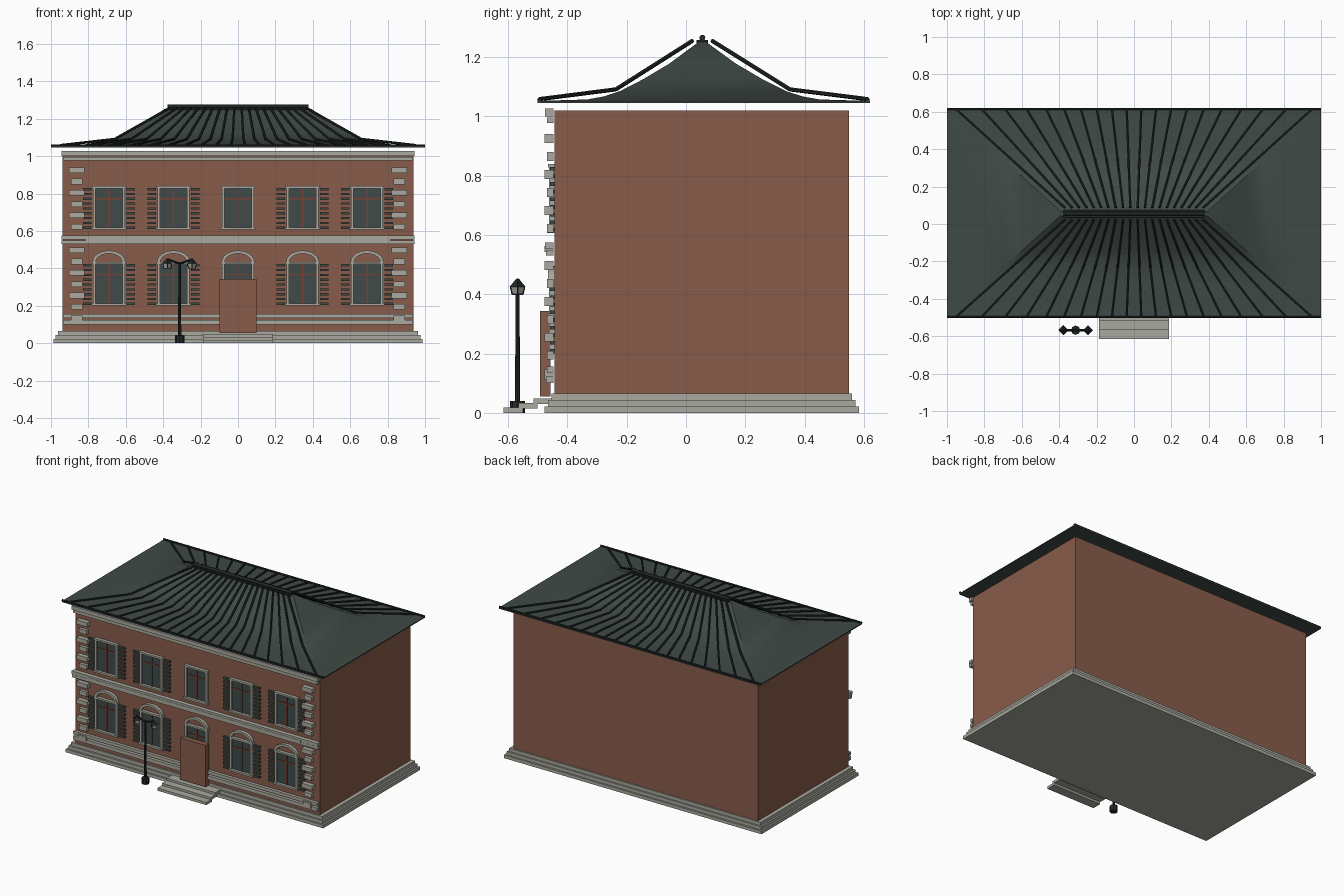
import bpy, bmesh, math
from mathutils import Vector, Matrix

cube = bpy.data.objects.get("Cube")
if cube:
    bpy.data.objects.remove(cube)


def material(name, r, g, b):
    m = bpy.data.materials.new(name)
    m.use_nodes = True
    m.diffuse_color = (r, g, b, 1)
    m.node_tree.nodes["Principled BSDF"].inputs["Base Color"].default_value = (r, g, b, 1)
    return m


BRICK = material("brick", 0.25, 0.107, 0.07)
STONE = material("pale stone", 0.40, 0.40, 0.35)
ROOF = material("slate green", 0.05, 0.068, 0.06)
DARK = material("dark metal", 0.015, 0.021, 0.02)
GLASS = material("window glass", 0.05, 0.07, 0.068)
RED = material("red timber", 0.22, 0.05, 0.03)


def finish(name, bm, mat, smooth=False):
    bmesh.ops.recalc_face_normals(bm, faces=bm.faces)
    mesh = bpy.data.meshes.new(name)
    bm.to_mesh(mesh)
    bm.free()
    mesh.materials.append(mat)
    ob = bpy.data.objects.new(name, mesh)
    bpy.context.collection.objects.link(ob)
    if smooth:
        bpy.ops.object.select_all(action="DESELECT")
        ob.select_set(True)
        bpy.context.view_layer.objects.active = ob
        bpy.ops.object.shade_smooth_by_angle(angle=math.radians(35))
    return ob


def box(bm, x0, x1, y0, y1, z0, z1):
    centre = Matrix.Translation(((x0 + x1) / 2, (y0 + y1) / 2, (z0 + z1) / 2))
    bmesh.ops.create_cube(bm, size=1, matrix=centre @ Matrix.Diagonal((x1 - x0, y1 - y0, z1 - z0, 1)))


def tube(bm, p, q, r, r2=None, sides=8):
    p, q = Vector(p), Vector(q)
    turn = (q - p).to_track_quat("Z", "Y").to_matrix().to_4x4()
    bmesh.ops.create_cone(bm, cap_ends=True, segments=sides, radius1=r, radius2=r if r2 is None else r2,
                          depth=(q - p).length, matrix=Matrix.Translation((p + q) / 2) @ turn)


# Walls and stepped plinth
WALL = -0.443
bm = bmesh.new()
box(bm, -0.937, 0.937, WALL, 0.55, 0.06, 1.02)
finish("walls", bm, BRICK)

bm = bmesh.new()
for i in range(3):
    inset = 0.012 * i
    box(bm, -0.987 + inset, 0.987 - inset, -0.477 + inset, 0.584 - inset, 0.022 * i, 0.022 * (i + 1))
finish("plinth", bm, STONE)

# Front steps and door
bm = bmesh.new()
for i in range(3):
    y = -0.615 + 0.05 * i
    box(bm, -0.187, 0.187, y, y + 0.065, 0.015 * i, 0.015 * i + 0.018)
finish("front_steps", bm, STONE)
bm = bmesh.new()
box(bm, -0.098, 0.098, -0.493, -0.457, 0.055, 0.343)
finish("front_door", bm, BRICK)

# Horizontal stone bands: half width, front y, bottom, top
bm = bmesh.new()
for w, y, z0, z1 in ((0.943, -0.476, 1.0, 1.026), (0.935, -0.468, 0.977, 0.996),
                     (0.943, -0.476, 0.553, 0.575), (0.943, -0.472, 0.53, 0.55),
                     (0.815, -0.478, 0.543, 0.562),
                     (0.935, -0.468, 0.135, 0.157), (0.935, -0.472, 0.1, 0.125)):
    box(bm, -w, w, y, WALL - 0.004, z0, z1)
finish("stone_bands", bm, STONE)

# Corner quoins, alternately long and short
bm = bmesh.new()
for side in (-1, 1):
    for top in (0.925, 0.497):
        for i in range(6):
            half, y = ((0.041, -0.478), (0.03, -0.468))[i % 2]
            z = top - 0.0605 * i
            box(bm, side * 0.862 - half, side * 0.862 + half, y, WALL - 0.004, z - 0.015, z + 0.015)
    box(bm, side * 0.862 - 0.03, side * 0.862 + 0.03, -0.478, WALL - 0.004, 0.112, 0.147)
finish("corner_quoins", bm, STONE)


def arch(bm, x, z):
    # half ring of stone over a window
    def point(a, rx, rz):
        return bm.verts.new((x + rx * math.cos(a), -0.465, z + rz * math.sin(a)))
    angles = [math.pi * i / 12 for i in range(13)]
    outer = [point(a, 0.088, 0.06) for a in angles]
    inner = [point(a, 0.070, 0.044) for a in angles]
    faces = [bm.faces.new((outer[i], outer[i + 1], inner[i + 1], inner[i])) for i in range(12)]
    ext = bmesh.ops.extrude_face_region(bm, geom=faces)["geom"]
    bmesh.ops.translate(bm, vec=(0, 0.022, 0), verts=[v for v in ext if isinstance(v, bmesh.types.BMVert)])


# Windows on two floors
frames, panes, bars, slats, arches = (bmesh.new() for _ in range(5))
for col in range(-2, 3):
    x = 0.345 * col
    for z0, z1, arched in ((0.607, 0.84, False), (0.2, 0.435, True)):
        w = 0.086
        for s in (-1, 1):
            box(frames, *sorted((x + s * w, x + s * (w - 0.014))), -0.462, WALL, z0, z1)
        box(frames, x - w - 0.007, x + w + 0.007, -0.468, WALL, z0, z0 + 0.012)
        box(frames, x - w - 0.004, x + w + 0.004, -0.465, WALL, z1 - 0.012, z1)
        box(panes, x - w + 0.01, x + w - 0.01, -0.449, WALL, z0 + 0.01, z1 - 0.01)
        box(bars, x - 0.004, x + 0.004, -0.453, -0.447, z0 + 0.012, z1 - 0.012)
        box(bars, x - w + 0.014, x + w - 0.014, -0.453, -0.447, z1 - 0.072, z1 - 0.064)
        if arched:
            arch(arches, x, z1)
        if col:
            for s in (-1, 1):
                a, b = sorted((x + s * (w + 0.007), x + s * (w + 0.054)))
                for i in range(9):
                    z = z0 + 0.004 + 0.0258 * i
                    box(slats, a, b, -0.458, WALL, z, z + 0.012)
finish("window_frames", frames, STONE)
finish("window_panes", panes, GLASS)
finish("window_bars", bars, RED)
finish("shutter_slats", slats, ROOF)
finish("window_arches", arches, STONE)

# Flared hip roof, lofted from eave rectangle to ridge
RIDGE_Y = 0.055
bm = bmesh.new()
rings = []
for t, z in ((0, 1.045), (0, 1.052), (0.3, 1.057), (0.4, 1.067), (0.5, 1.085),
             (0.64, 1.125), (0.8, 1.178), (0.98, 1.252)):
    x = 1 - 0.62 * t
    y0, y1 = -0.5 + (RIDGE_Y + 0.5) * t, 0.62 + (RIDGE_Y - 0.62) * t
    rings.append([bm.verts.new(p) for p in ((-x, y0, z), (x, y0, z), (x, y1, z), (-x, y1, z))])
for low, high in zip(rings, rings[1:]):
    for i in range(4):
        j = (i + 1) % 4
        bm.faces.new((low[i], low[j], high[j], high[i]))
bm.faces.new(rings[0])
bm.faces.new(rings[-1])
finish("hip_roof", bm, ROOF, True)

# Standing ribs fanning from the ridge on front and back
bm = bmesh.new()
COUNT = 20
for eave_y, top_y in ((-0.495, 0.022), (0.613, 0.088)):
    for i in range(COUNT):
        u = 2 * i / (COUNT - 1) - 1
        low = Vector((0.95 * (0.78 * u + 0.22 * u ** 3), eave_y, 1.058))
        high = Vector((0.37 * u, top_y, 1.255))
        mid = (low + high) / 2
        mid.z = 1.091
        tube(bm, low, mid, 0.007, sides=6)
        tube(bm, mid, high, 0.007, sides=6)
    tube(bm, (-1, eave_y, 1.056), (1, eave_y, 1.056), 0.007)
finish("roof_ribs", bm, DARK)

bm = bmesh.new()
tube(bm, (-0.378, RIDGE_Y, 1.265), (0.378, RIDGE_Y, 1.265), 0.01, sides=12)
box(bm, -0.378, 0.378, RIDGE_Y - 0.02, RIDGE_Y + 0.02, 1.247, 1.257)
finish("roof_ridge", bm, DARK, True)

# Street lamp with two lanterns
LX, LY = -0.312, -0.568
bm = bmesh.new()
lights = bmesh.new()
tube(bm, (LX, LY, 0), (LX, LY, 0.04), 0.025, sides=8)
tube(bm, (LX, LY, 0.04), (LX, LY, 0.435), 0.009, 0.006)
for s in (-1, 1):
    x = LX + s * 0.066
    tube(bm, (LX, LY, 0.425), (x, LY, 0.448), 0.006)
    tube(bm, (x, LY, 0.425), (x, LY, 0.452), 0.027, 0.005, 4)
    tube(bm, (x, LY, 0.398), (x, LY, 0.402), 0.019, sides=4)
    tube(lights, (x, LY, 0.402), (x, LY, 0.426), 0.018, 0.024, 4)
    for k in range(4):
        dx, dy = math.cos(k * math.pi / 2), math.sin(k * math.pi / 2)
        tube(bm, (x + 0.018 * dx, LY + 0.018 * dy, 0.4),
             (x + 0.024 * dx, LY + 0.024 * dy, 0.427), 0.0025, sides=4)
finish("street_lamp", bm, DARK)
finish("lantern_panes", lights, STONE)
